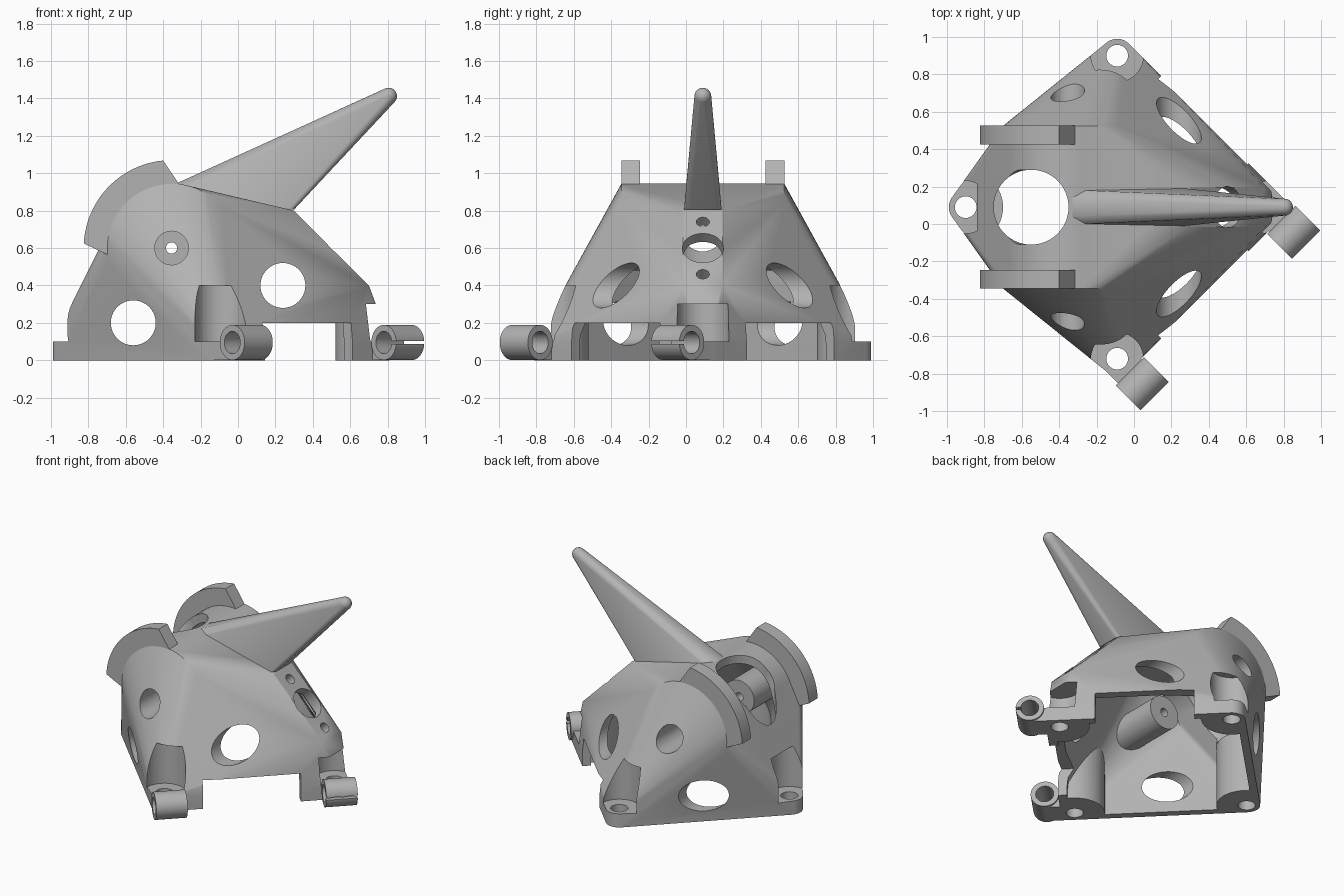
import bpy, bmesh, math
from mathutils import Vector, Matrix

old = bpy.data.objects.get("Cube")
if old:
    bpy.data.objects.remove(old, do_unlink=True)

CX, CY = -0.09, 0.09              # centre of the four-cornered base
REACH = 0.81                      # centre to each screw boss
EYE = Vector((-0.355, CY, 0.6))   # pivot axis of the eye
CORNERS = [(CX - REACH, CY), (CX, CY - REACH), (CX + REACH, CY), (CX, CY + REACH)]
X, Y, Z = Vector((1, 0, 0)), Vector((0, 1, 0)), Vector((0, 0, 1))
ALONG = Vector((1, 1, 0)).normalized()
OUT = Vector((1, -1, 0)).normalized()

grey = bpy.data.materials.new("plain grey")
grey.use_nodes = True
grey.diffuse_color = (0.45, 0.45, 0.45, 1)
grey.node_tree.nodes["Principled BSDF"].inputs["Base Color"].default_value = (0.45, 0.45, 0.45, 1)


def make(name, bm):
    bmesh.ops.recalc_face_normals(bm, faces=bm.faces)
    me = bpy.data.meshes.new(name)
    bm.to_mesh(me)
    bm.free()
    me.materials.append(grey)
    ob = bpy.data.objects.new(name, me)
    bpy.context.collection.objects.link(ob)
    return ob


def hull(name, points):
    bm = bmesh.new()
    for p in points:
        bm.verts.new(p)
    res = bmesh.ops.convex_hull(bm, input=bm.verts)
    junk = {v for v in res["geom_interior"] + res["geom_unused"] if isinstance(v, bmesh.types.BMVert)}
    bmesh.ops.delete(bm, geom=list(junk), context='VERTS')
    bmesh.ops.dissolve_limit(bm, angle_limit=0.005, verts=bm.verts, edges=bm.edges)
    return make(name, bm)


def rod(name, a, b, r, n=48):
    a, b = Vector(a), Vector(b)
    bm = bmesh.new()
    turn = (b - a).to_track_quat('Z', 'Y').to_matrix().to_4x4()
    bmesh.ops.create_cone(bm, cap_ends=True, segments=n, radius1=r, radius2=r,
                          depth=(b - a).length, matrix=Matrix.Translation((a + b) / 2) @ turn)
    return make(name, bm)


def box(name, centre, size):
    """Box whose sides follow ALONG, OUT and Z."""
    bm = bmesh.new()
    turn = Matrix((ALONG, -OUT, Z)).transposed().to_4x4()
    bmesh.ops.create_cube(bm, size=1, matrix=Matrix.Translation(centre) @ turn @ Matrix.Diagonal((*size, 1)))
    return make(name, bm)


def combine(ob, tool, op='DIFFERENCE'):
    m = ob.modifiers.new("combine", 'BOOLEAN')
    m.operation, m.solver, m.object = op, 'EXACT', tool
    bpy.context.view_layer.objects.active = ob
    bpy.ops.object.modifier_apply(modifier=m.name)
    bpy.data.objects.remove(tool, do_unlink=True)


def circle(centre, r, u, v, n=48):
    return [Vector(centre) + r * (math.cos(t) * u + math.sin(t) * v)
            for t in (2 * math.pi * i / n for i in range(n))]


def body_form(name, corner_r, z0, z1, dome_r, dome_w, ridge):
    """Hull of the rounded base, the eye drum and the front ridge."""
    pts = []
    for x, y in CORNERS:
        for z in (z0, z1):
            pts += circle((x, y, z), corner_r, X, Y, 32)
    for s in (-1, 1):
        pts += circle(EYE + Y * s * dome_w, dome_r, X, Z, 64)
        pts += [(x, CY + s * w, z) for x, w, z in ridge]
    return hull(name, pts)


# Shell, with a cavity that leaves corner columns and eye pivots standing
body = body_form("helmet_body", 0.09, 0, 0.1, 0.345, 0.435, [(0.3, 0.105, 0.8), (0.7, 0.105, 0.4)])
cavity = body_form("cavity", 0.03, -0.1, 0.06, 0.285, 0.37, [(0.27, 0.08, 0.74), (0.64, 0.08, 0.37)])
for x, y in CORNERS:
    combine(cavity, rod("column", (x, y, -0.3), (x, y, 1), 0.2))
for s in (-1, 1):
    combine(cavity, rod("pivot", EYE + Y * s * 0.2, EYE + Y * s * 0.6, 0.12))
combine(body, cavity)

# Open lower edge of the two walls beside the ridge
for s in (-1, 1):
    c = Vector((CX + 0.405, CY + s * 0.405, 0))
    size = (0.66, 0.36, 0.4) if s < 0 else (0.36, 0.66, 0.4)
    combine(body, box("opening", c, size))

# Clearance above each screw boss
for i, (x, y) in enumerate(CORNERS):
    top = 0.3 if i == 2 else 0.4
    combine(body, rod("clearance", (x, y, 0.1), (x, y, top), 0.14))

# Round windows through the walls
for x, z in ((-0.56, 0.2), (0.24, 0.4)):
    combine(body, rod("window", (x, -2, z), (x, 2, z), 0.12, 64))

# Pivot recesses and pin hole
for s in (-1, 1):
    combine(body, rod("recess", EYE + Y * s * 0.28, EYE + Y * s, 0.09))
combine(body, rod("pin_hole", EYE - Y, EYE + Y, 0.03, 24))

# Eye opening
combine(body, rod("eye_top", (-0.55, CY, 0.45), (-0.55, CY, 1.3), 0.2, 64))
combine(body, rod("eye_front", EYE, EYE + Vector((-0.6, 0, 0.6)), 0.2, 64))

# Ridge holes
slope = Vector((1, 0, 1)).normalized()
for d, r in ((-0.14, 0.035), (0, 0.11), (0.14, 0.035)):
    c = Vector((0.5 - d, CY, 0.6 + d))
    combine(body, rod("ridge_hole", c - slope * 0.2, c + slope * 0.2, r))

# Tube clamps beside the front and ridge corners
for x, y in CORNERS[1:3]:
    foot = Vector((x, y, 0))
    c = foot + OUT * 0.19 + Z * 0.095
    combine(body, box("arm", foot + OUT * 0.085 + Z * 0.05, (0.18, 0.19, 0.0996)), 'UNION')
    combine(body, rod("clamp", c - ALONG * 0.106, c + ALONG * 0.106, 0.094), 'UNION')
    combine(body, rod("clamp_bore", c - ALONG * 0.3, c + ALONG * 0.3, 0.06))
    if x > 0:
        combine(body, box("slit", c + OUT * 0.1, (0.4, 0.14, 0.018)))

# Screw holes
for x, y in CORNERS:
    combine(body, rod("screw_hole", (x, y, -0.2), (x, y, 0.2), 0.058, 32))

# Curved brow plates over the eye
brows = []
for s, side in ((-1, "right"), (1, "left")):
    arc = [(0.47, 95.5 + 81.5 * i / 24) for i in range(25)]
    arc += [(0.335, 187 - 105 * i / 24) for i in range(25)]
    bm = bmesh.new()
    ring = [bm.verts.new(EYE + Y * s * 0.336 + r * (math.cos(math.radians(a)) * X + math.sin(math.radians(a)) * Z))
            for r, a in arc]
    face = bm.faces.new(ring)
    ext = bmesh.ops.extrude_face_region(bm, geom=[face])
    moved = [v for v in ext["geom"] if isinstance(v, bmesh.types.BMVert)]
    bmesh.ops.translate(bm, vec=Y * s * 0.1, verts=moved)
    brows.append(make(side + "_brow", bm))

# Tapered horn with rounded edges and tip
bm = bmesh.new()
bmesh.ops.create_uvsphere(bm, u_segments=24, v_segments=12, radius=0.045,
                          matrix=Matrix.Translation((0.805, CY, 1.412)))
tip = [v.co.copy() for v in bm.verts]
bm.free()
root = []
for s in (-1, 1):
    root += circle((-0.27, CY + s * 0.06, 0.925), 0.03, X, Y, 16)
    root += circle((0.27, CY + s * 0.07, 0.806), 0.03, X, Y, 16)
horn = hull("horn", tip + root + [(-0.33, CY + s * 0.05, 0.945) for s in (-1, 1)])

for ob in [body, horn] + brows:
    bpy.ops.object.select_all(action='DESELECT')
    ob.select_set(True)
    bpy.context.view_layer.objects.active = ob
    bpy.ops.object.shade_smooth_by_angle(angle=math.radians(25))
